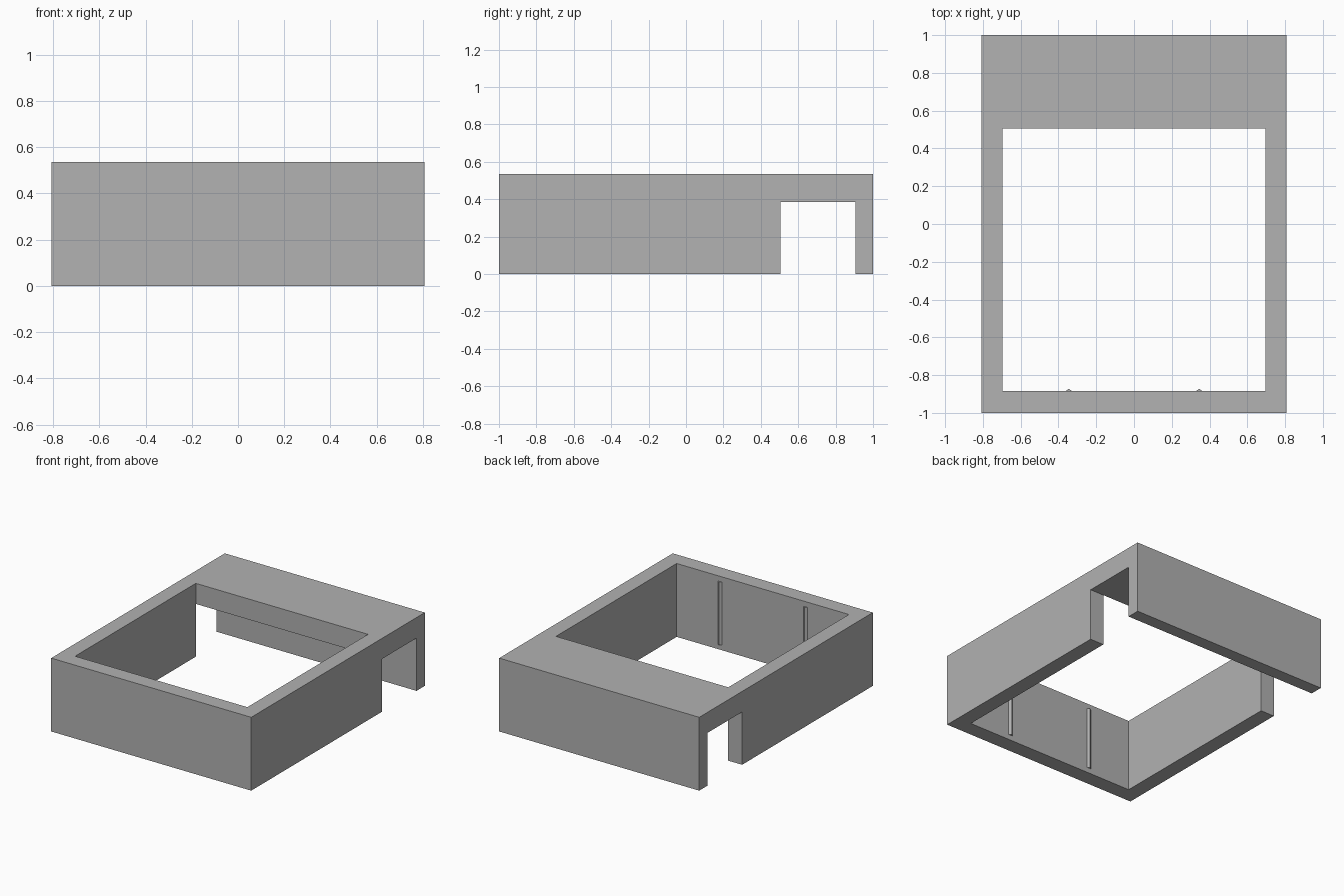
import bpy
import bmesh

cube = bpy.data.objects.get("Cube")
if cube:
    bpy.data.objects.remove(cube, do_unlink=True)

grey = bpy.data.materials.new("plain grey")
grey.use_nodes = True
colour = (0.445, 0.445, 0.445, 1.0)
grey.diffuse_color = colour
grey.node_tree.nodes["Principled BSDF"].inputs["Base Color"].default_value = colour


def add_object(name, bm):
    bmesh.ops.recalc_face_normals(bm, faces=bm.faces)
    mesh = bpy.data.meshes.new(name)
    bm.to_mesh(mesh)
    bm.free()
    mesh.materials.append(grey)
    obj = bpy.data.objects.new(name, mesh)
    bpy.context.collection.objects.link(obj)
    return obj


def prism(bm, points, direction):
    """Extrude a closed outline along a direction."""
    face = bm.faces.new([bm.verts.new(p) for p in points])
    new = bmesh.ops.extrude_face_region(bm, geom=[face])["geom"]
    verts = [g for g in new if isinstance(g, bmesh.types.BMVert)]
    bmesh.ops.translate(bm, verts=verts, vec=direction)


HALF_X, INNER_X = 0.807, 0.695
FRONT, INNER_FRONT, INNER_BACK, SLOT_BACK, BACK = -1.0, -0.885, 0.506, 0.905, 1.0
HEIGHT, SLOT_TOP = 0.535, 0.385

# Body laid out on a coarse grid of solid and empty cells
xs = (-HALF_X, -INNER_X, INNER_X, HALF_X)
ys = (FRONT, INNER_FRONT, INNER_BACK, SLOT_BACK, BACK)
zs = (0.0, SLOT_TOP, HEIGHT)
size = (len(xs) - 1, len(ys) - 1, len(zs) - 1)


def solid(cell):
    if any(c < 0 or c >= n for c, n in zip(cell, size)):
        return False
    i, j, k = cell
    opening = i == 1 and j == 1      # square well through the middle
    slot = j == 2 and k == 0         # passage under the rear bridge
    return not (opening or slot)


bm = bmesh.new()
verts = {}


def corner(key):
    if key not in verts:
        i, j, k = key
        verts[key] = bm.verts.new((xs[i], ys[j], zs[k]))
    return verts[key]


# Skin every boundary between solid and empty
for cell in [(i, j, k) for i in range(size[0]) for j in range(size[1]) for k in range(size[2])]:
    if not solid(cell):
        continue
    for axis in range(3):
        u, v = (axis + 1) % 3, (axis + 2) % 3
        for side in (0, 1):
            neighbour = list(cell)
            neighbour[axis] += 2 * side - 1
            if solid(neighbour):
                continue
            quad = []
            for du, dv in ((0, 0), (1, 0), (1, 1), (0, 1)):
                key = list(cell)
                key[axis] += side
                key[u] += du
                key[v] += dv
                quad.append(corner(tuple(key)))
            bm.faces.new(quad if side else quad[::-1])
bmesh.ops.dissolve_limit(bm, angle_limit=0.01, verts=bm.verts, edges=bm.edges)
add_object("body_frame", bm)

# Pair of slim vertical ridges on the inside of the front wall
for name, x in (("right_ridge", -0.345), ("left_ridge", 0.345)):
    bm = bmesh.new()
    base = INNER_FRONT - 0.002
    prism(bm, [(x - 0.02, base, 0.038), (x + 0.02, base, 0.038),
               (x, INNER_FRONT + 0.013, 0.038)], (0, 0, 0.459))
    add_object(name, bm)
